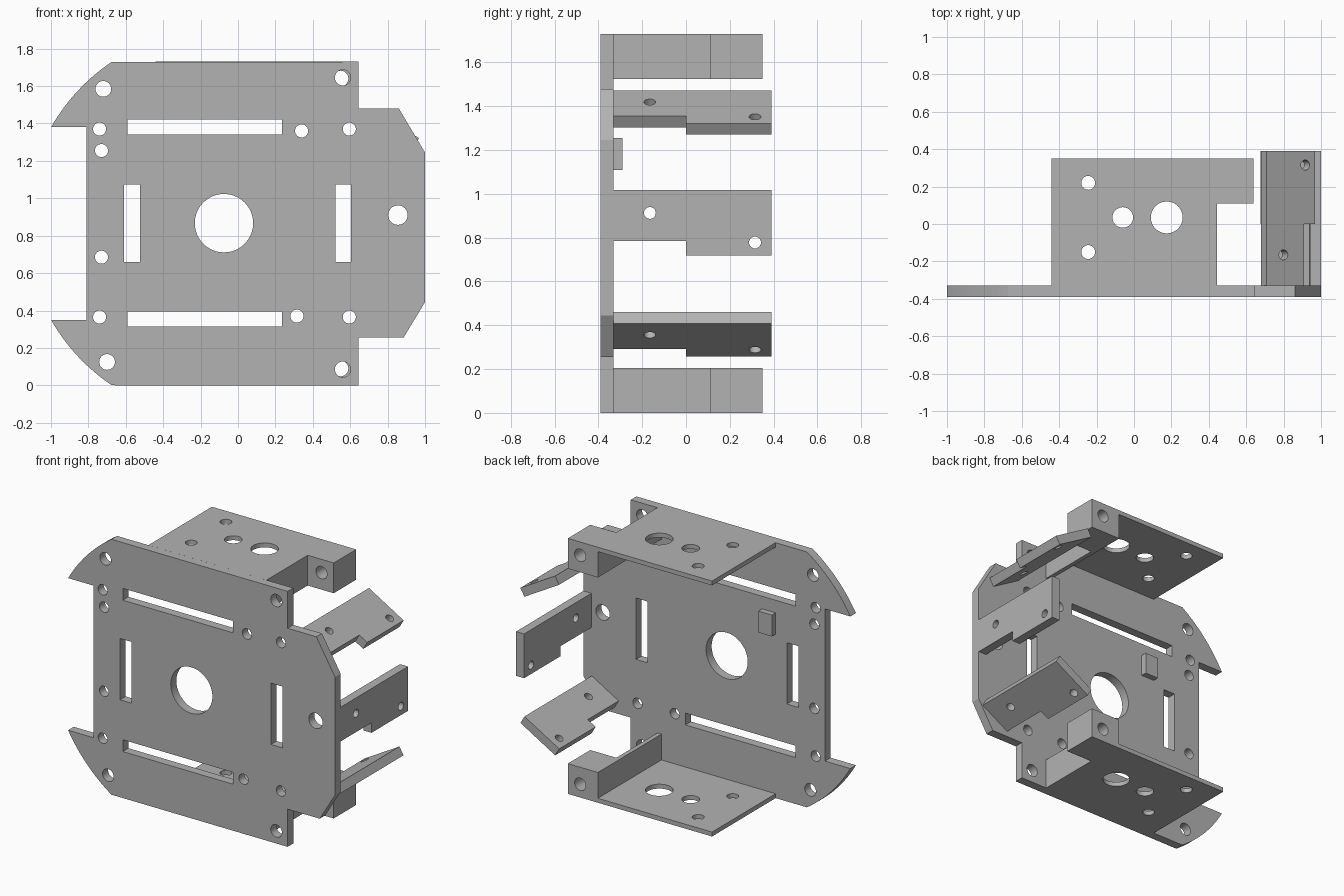
import bpy, bmesh, math
from mathutils import Matrix, Vector

cube = bpy.data.objects.get("Cube")
if cube:
    bpy.data.objects.remove(cube, do_unlink=True)

grey = bpy.data.materials.new("plain grey")
grey.use_nodes = True
COLOUR = (0.45, 0.45, 0.45, 1)
grey.diffuse_color = COLOUR
grey.node_tree.nodes["Principled BSDF"].inputs["Base Color"].default_value = COLOUR

MID = 0.865          # height of the symmetry plane
T = 0.06             # sheet thickness
X, Y, Z = Vector((1, 0, 0)), Vector((0, 1, 0)), Vector((0, 0, 1))


def circle(x, y, r, n=32):
    return [(x + r * math.cos(2 * math.pi * i / n),
             y + r * math.sin(2 * math.pi * i / n)) for i in range(n)]


def rect(x0, x1, y0, y1):
    return [(x0, y0), (x1, y0), (x1, y1), (x0, y1)]


def sheet(name, loops, thickness, origin, u, v):
    """Extrude an outline with holes; the sheet is centred on origin and spans u, v."""
    curve = bpy.data.curves.new(name, 'CURVE')
    curve.dimensions = '2D'
    curve.fill_mode = 'BOTH'
    curve.extrude = thickness / 2
    for loop in loops:
        spline = curve.splines.new('POLY')
        spline.points.add(len(loop) - 1)
        for point, (a, b) in zip(spline.points, loop):
            point.co = (a, b, 0, 1)
        spline.use_cyclic_u = True
    temp = bpy.data.objects.new(name + "_outline", curve)
    bpy.context.collection.objects.link(temp)
    bpy.context.view_layer.update()
    mesh = bpy.data.meshes.new_from_object(
        temp.evaluated_get(bpy.context.evaluated_depsgraph_get()))
    bpy.data.objects.remove(temp, do_unlink=True)

    frame = Matrix((u, v, u.cross(v))).transposed().to_4x4()
    frame.translation = origin
    bm = bmesh.new()
    bm.from_mesh(mesh)
    bmesh.ops.transform(bm, matrix=frame, verts=bm.verts)
    bmesh.ops.remove_doubles(bm, verts=bm.verts, dist=0.0001)
    bmesh.ops.recalc_face_normals(bm, faces=bm.faces)
    for face in bm.faces:
        face.smooth = False
    bm.to_mesh(mesh)
    bm.free()
    mesh.name = name
    mesh.materials.clear()
    mesh.materials.append(grey)
    obj = bpy.data.objects.new(name, mesh)
    bpy.context.collection.objects.link(obj)
    return obj


# Main plate outline, with a curved wing at the upper and lower left
centre = (-0.095, MID)
radius = 1.041
start, end = math.atan2(0.865, -0.58), math.atan2(0.515, -0.905)
wing = [(centre[0] + radius * math.cos(start + (end - start) * i / 14),
         MID + radius * math.sin(start + (end - start) * i / 14)) for i in range(15)]
lower_wing = [(x, 2 * MID - z) for x, z in reversed(wing)]
outline = [(0.645, 0), (0.645, 0.255), (0.885, 0.255), (1, 0.445), (1, 1.245),
           (0.86, 1.48), (0.645, 1.48), (0.645, 1.73)]
outline += wing + [(-0.81, 1.38), (-0.81, 0.35)] + lower_wing

# Main plate slots, bore and screw holes
slots = [rect(-0.59, 0.235, 1.34, 1.42), rect(-0.59, 0.235, 0.315, 0.395),
         rect(-0.61, -0.525, 0.66, 1.075), rect(0.52, 0.605, 0.66, 1.075)]
small = [(-0.74, 1.37), (-0.73, 1.255), (-0.73, 0.685), (-0.74, 0.365),
         (0.34, 1.36), (0.595, 1.37), (0.595, 0.365), (0.315, 0.37)]
large = [(-0.72, 1.585), (-0.7, 0.125), (0.56, 1.645), (0.56, 0.085)]
holes = [circle(x, z, 0.035) for x, z in small] + [circle(x, z, 0.042) for x, z in large]
holes += [circle(-0.075, 0.867, 0.156, 64), circle(0.855, 0.91, 0.052)]
sheet("main_plate", [outline] + slots + holes, T, Vector((0, -0.36, 0)), X, Z)

# Upper and lower shelves, each with a side rib and a drilled corner block
shelf_holes = [circle(-0.245, 0.22, 0.037), circle(-0.245, -0.15, 0.037),
               circle(-0.06, 0.035, 0.055), circle(0.175, 0.035, 0.085, 48)]
for side, s in (("upper", 1), ("lower", -1)):
    def at(offset):
        return MID + s * offset
    sheet(side + "_shelf", [rect(-0.44, 0.415, -0.33, 0.35)] + shelf_holes,
          0.03, Vector((0, 0, at(0.85))), X, Y)
    sheet(side + "_rib", [rect(0.415, 0.445, at(0.66), at(0.865))],
          0.44, Vector((0, -0.11, 0)), X, Z)
    sheet(side + "_corner_block",
          [rect(0.415, 0.64, at(0.66), at(0.865)), circle(0.548, at(0.775), 0.042)],
          0.24, Vector((0, 0.23, 0)), X, Z)

# Three notched arms: outer face corner, tilt of the outward normal
arm = [(-0.33, 0), (0.39, 0), (0.39, 0.3), (0, 0.3), (0, 0.232), (-0.33, 0.232)]
arm_holes = [circle(-0.165, 0.105, 0.027), circle(0.315, 0.24, 0.027)]
for name, x, z, tilt in (("upper_arm", 0.708, 1.472, 60), ("middle_arm", 1, 1.018, 0),
                         ("lower_arm", 0.967, 0.408, -60)):
    angle = math.radians(tilt)
    normal = Vector((math.cos(angle), 0, math.sin(angle)))
    along = Vector((math.sin(angle), 0, -math.cos(angle)))
    sheet(name, [arm] + arm_holes, T, Vector((x, 0, z)) - normal * T / 2, Y, along)

# Small raised pad on the back of the main plate
sheet("raised_pad", [rect(-0.44, -0.34, 1.11, 1.255)], 0.04, Vector((0, -0.31, 0)), X, Z)
